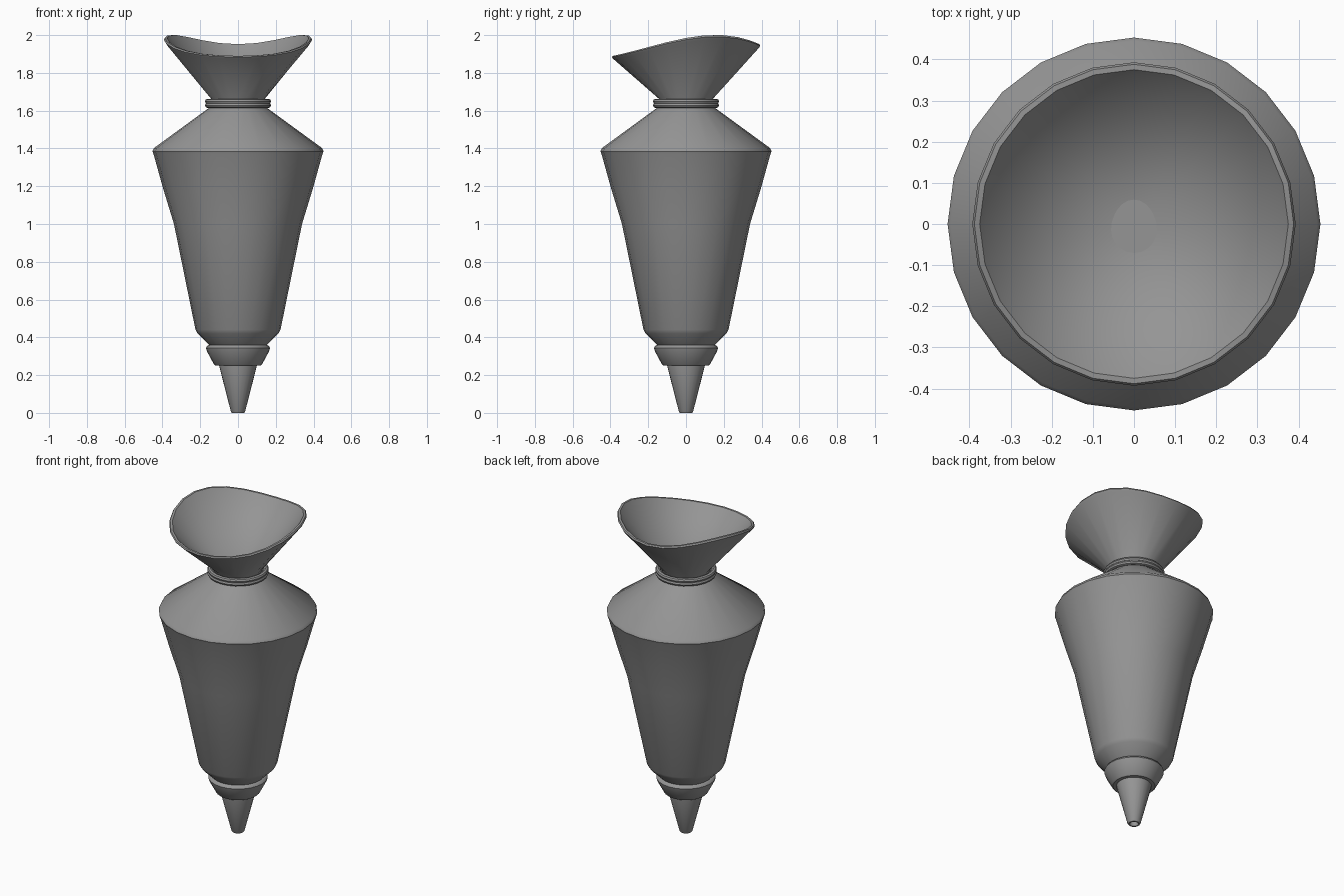
import bpy, bmesh, math

SIDES = 24

if "Cube" in bpy.data.objects:
    bpy.data.objects.remove(bpy.data.objects["Cube"], do_unlink=True)

grey = bpy.data.materials.new("plain_grey")
grey.use_nodes = True
colour = (0.3, 0.3, 0.3, 1)
grey.diffuse_color = colour
grey.node_tree.nodes["Principled BSDF"].inputs["Base Color"].default_value = colour


def lathe(name, profile, height=None, closed=False):
    """Spin (radius, z) points around z; radius 0 becomes a single pole."""
    bm = bmesh.new()
    rings = []
    for r, z in profile:
        if r == 0:
            rings.append([bm.verts.new((0, 0, z))] * SIDES)
            continue
        ring = []
        for i in range(SIDES):
            a = math.tau * i / SIDES
            ring.append(bm.verts.new((r * math.cos(a), r * math.sin(a),
                                      height(z, math.sin(a)) if height else z)))
        rings.append(ring)
    pairs = list(zip(rings, rings[1:]))
    if closed:
        pairs.append((rings[-1], rings[0]))
    for low, high in pairs:
        for i in range(SIDES):
            j = (i + 1) % SIDES
            corners = dict.fromkeys((low[i], low[j], high[j], high[i]))
            bm.faces.new(list(corners))
    bmesh.ops.recalc_face_normals(bm, faces=bm.faces)
    mesh = bpy.data.meshes.new(name)
    bm.to_mesh(mesh)
    bm.free()
    mesh.materials.append(grey)
    obj = bpy.data.objects.new(name, mesh)
    bpy.context.collection.objects.link(obj)
    bpy.ops.object.select_all(action="DESELECT")
    obj.select_set(True)
    bpy.context.view_layer.objects.active = obj
    bpy.ops.object.shade_smooth_by_angle(angle=math.radians(40))
    return obj


def wavy(z, s):
    """Sway the rim: low at the front, highest behind the sides."""
    base = 1.66
    lift = max(0, (z - base) / (1.985 - base))
    return z + lift * (0.072 * s - 0.041 * s ** 3 - 0.064 * s * s)


# Nozzle with a small opening at the tip
lathe("nozzle", [(0, 0.08), (0.02, 0.08), (0.025, 0.0), (0.033, 0.0),
                 (0.038, 0.008), (0.1, 0.25), (0.1, 0.27), (0, 0.27)])

# Collar joining nozzle and bag
lathe("collar", [(0, 0.25), (0.12, 0.25), (0.127, 0.256), (0.164, 0.325),
                 (0.17, 0.343), (0.163, 0.355), (0.15, 0.36), (0, 0.36)])

# Main bag with a wide shoulder
lathe("bag", [(0, 0.35), (0.148, 0.355), (0.214, 0.42), (0.225, 0.44),
              (0.339, 1.0), (0.397, 1.19), (0.447, 1.37), (0.453, 1.385),
              (0.445, 1.402), (0.16, 1.61), (0.14, 1.63), (0, 1.63)])

# Two bands tied around the neck
for label, z in (("lower_tie", 1.628), ("upper_tie", 1.649)):
    lathe(label, [(0.16 + 0.015 * math.cos(math.tau * k / 8),
                   z + 0.014 * math.sin(math.tau * k / 8)) for k in range(8)],
          closed=True)

# Flared open top with a rounded lip
lathe("flared_top", [(0, 1.61), (0.135, 1.63), (0.14, 1.66), (0.385, 1.962),
                     (0.393, 1.976), (0.388, 1.985), (0.375, 1.985),
                     (0.362, 1.968), (0, 1.57)], height=wavy)
